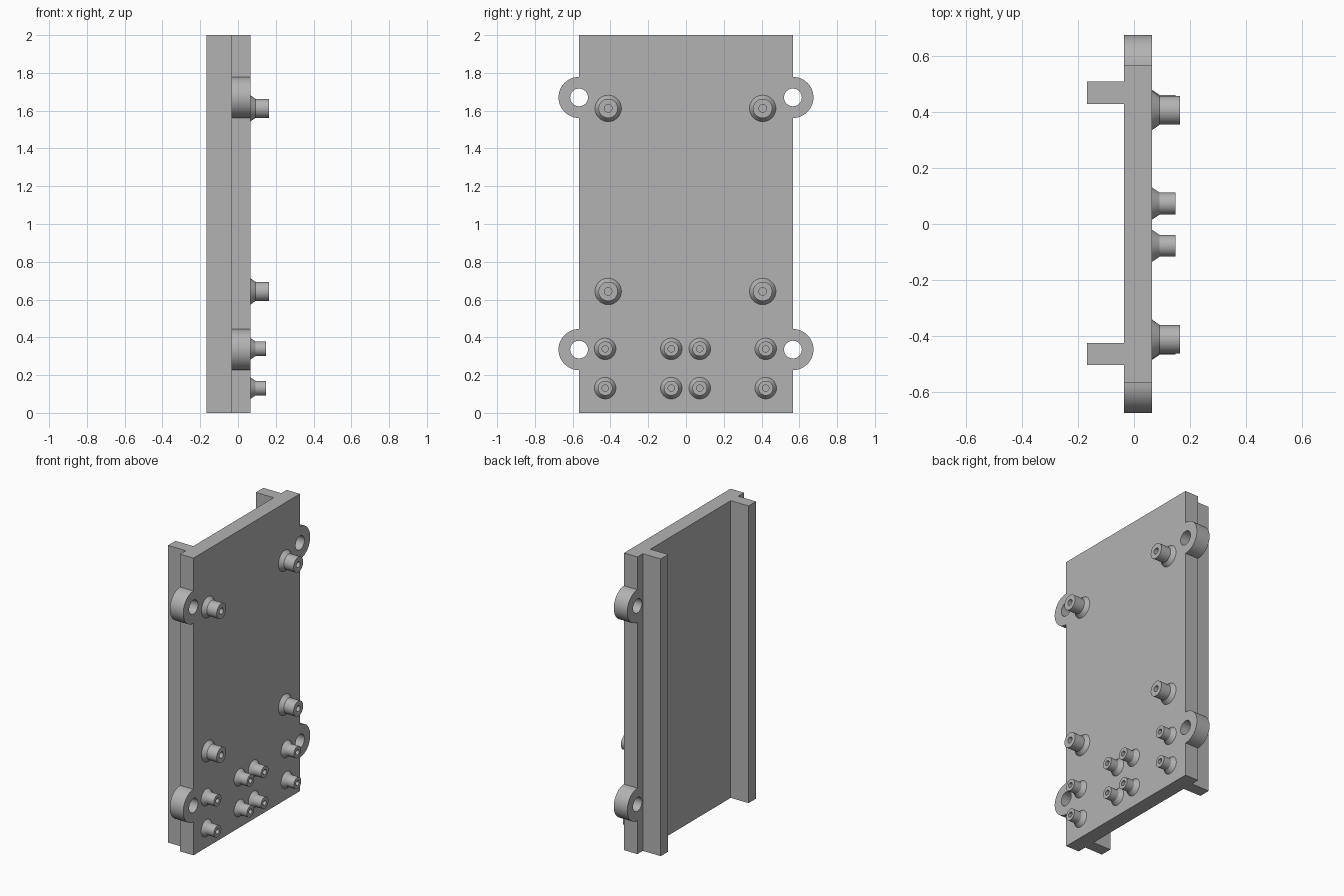
import bpy, bmesh, math
from mathutils import Matrix

if "Cube" in bpy.data.objects:
    bpy.data.objects.remove(bpy.data.objects["Cube"])

grey = bpy.data.materials.new("grey plastic")
grey.diffuse_color = (0.45, 0.45, 0.45, 1)
grey.use_nodes = True
grey.node_tree.nodes["Principled BSDF"].inputs["Base Color"].default_value = grey.diffuse_color

FRONT, BACK = 0.065, -0.035      # plate faces along x
HALF_W = 0.566                   # plate half width along y
LUG_Z, LUG_R, HOLE_R = (0.335, 1.67), 0.109, 0.047


def finish(obj):
    obj.data.materials.clear()
    obj.data.materials.append(grey)
    bpy.ops.object.select_all(action='DESELECT')
    obj.select_set(True)
    bpy.context.view_layer.objects.active = obj
    bpy.ops.object.shade_smooth_by_angle(angle=math.radians(30))


def add_mesh(name, bm):
    bmesh.ops.recalc_face_normals(bm, faces=bm.faces)
    mesh = bpy.data.meshes.new(name)
    bm.to_mesh(mesh)
    bm.free()
    obj = bpy.data.objects.new(name, mesh)
    bpy.context.collection.objects.link(obj)
    finish(obj)
    return obj


def arc(cy, cz, r, a0, a1, n):
    return [(cy + r * math.cos(a0 + (a1 - a0) * i / n),
             cz + r * math.sin(a0 + (a1 - a0) * i / n)) for i in range(n + 1)]


# Mounting plate: outline with rounded lugs, holes punched through
h = math.pi / 2
outline = [(-HALF_W, 0), (HALF_W, 0)]
for z in LUG_Z:
    outline += arc(HALF_W, z, LUG_R, -h, h, 24)
outline += [(HALF_W, 2), (-HALF_W, 2)]
for z in reversed(LUG_Z):
    outline += arc(-HALF_W, z, LUG_R, h, 3 * h, 24)
loops = [outline]
for z in LUG_Z:
    for s in (-1, 1):
        loops.append(arc(s * HALF_W, z, HOLE_R, 0, 4 * h, 32)[:-1])

curve = bpy.data.curves.new("plate_profile", 'CURVE')
curve.dimensions = '2D'
curve.fill_mode = 'BOTH'
curve.extrude = (FRONT - BACK) / 2
for pts in loops:
    sp = curve.splines.new('POLY')
    sp.points.add(len(pts) - 1)
    for p, (y, z) in zip(sp.points, pts):
        p.co = (y, z, 0, 1)
    sp.use_cyclic_u = True
tmp = bpy.data.objects.new("plate_profile", curve)
bpy.context.collection.objects.link(tmp)
bpy.context.view_layer.update()
mesh = bpy.data.meshes.new_from_object(
    tmp.evaluated_get(bpy.context.evaluated_depsgraph_get()))
bpy.data.objects.remove(tmp)
bm = bmesh.new()
bm.from_mesh(mesh)
bmesh.ops.remove_doubles(bm, verts=bm.verts, dist=1e-5)
# profile plane (x, y) becomes (y, z), thickness runs along x
bm.transform(Matrix(((0, 0, 1, (FRONT + BACK) / 2), (1, 0, 0, 0),
                     (0, 1, 0, 0), (0, 0, 0, 1))))
add_mesh("mounting_plate", bm)

# Rails along the back of the plate
for name, y in (("rail_left", -0.465), ("rail_right", 0.469)):
    bm = bmesh.new()
    bmesh.ops.create_cube(bm, size=1)
    bm.transform(Matrix.Translation(((-0.168 + BACK) / 2, y, 1))
                 @ Matrix.Diagonal((BACK + 0.168, 0.079, 2, 1)))
    add_mesh(name, bm)


# Hollow standoffs with flared feet
def standoff(name, y, z, foot, r, bore, tip):
    profile = [(foot, FRONT), (r, FRONT + 0.027), (r, tip),
               (bore, tip), (bore, FRONT + 0.002), (0, FRONT + 0.002)]
    bm = bmesh.new()
    vs = [bm.verts.new((x, rad, 0)) for rad, x in profile]
    es = [bm.edges.new(e) for e in zip(vs, vs[1:])]
    bmesh.ops.spin(bm, geom=vs + es, cent=(0, 0, 0), axis=(1, 0, 0),
                   angle=2 * math.pi, steps=32)
    bmesh.ops.remove_doubles(bm, verts=bm.verts, dist=1e-5)
    bm.transform(Matrix.Translation((0, y, z)))
    add_mesh(name, bm)


for z in (0.643, 1.612):
    for y in (-0.412, 0.406):
        standoff("large_standoff", y, z, 0.07, 0.051, 0.02, 0.165)
for z in (0.131, 0.339):
    for y in (-0.428, -0.078, 0.073, 0.422):
        standoff("small_standoff", y, z, 0.057, 0.039, 0.017, 0.148)
